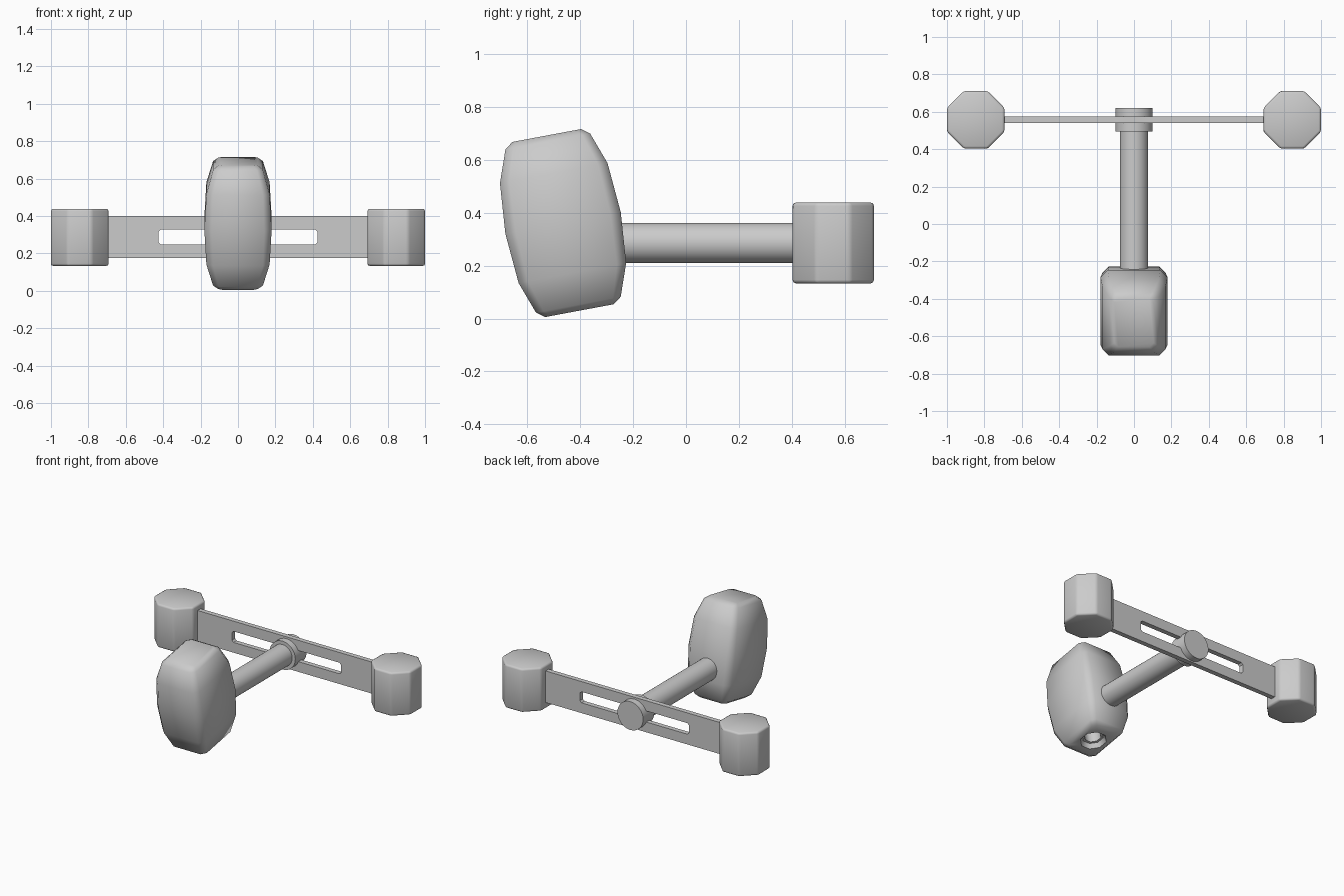
import bpy, bmesh, math
from mathutils import Matrix

if "Cube" in bpy.data.objects:
    bpy.data.objects.remove(bpy.data.objects["Cube"])

AXIS_Z = 0.286   # height of the handle and crossbar
BAR_Y = 0.557    # depth of the crossbar


def add_mesh(name, bm, angle=35):
    bmesh.ops.recalc_face_normals(bm, faces=bm.faces)
    me = bpy.data.meshes.new(name)
    bm.to_mesh(me)
    bm.free()
    ob = bpy.data.objects.new(name, me)
    bpy.context.collection.objects.link(ob)
    smooth(ob, angle)
    return ob


def smooth(ob, angle):
    bpy.ops.object.select_all(action='DESELECT')
    ob.select_set(True)
    bpy.context.view_layer.objects.active = ob
    bpy.ops.object.shade_smooth_by_angle(angle=math.radians(angle))


def chamfered_rect(w, d, c):
    return [(w, d - c), (w - c, d), (c - w, d), (-w, d - c),
            (-w, c - d), (c - w, -d), (w - c, -d), (w, c - d)]


def rod(name, y0, y1, radius, sides=32):
    bm = bmesh.new()
    bmesh.ops.create_cone(bm, cap_ends=True, segments=sides, radius1=radius,
                          radius2=radius, depth=y1 - y0,
                          matrix=Matrix.Rotation(math.pi / 2, 4, 'X'))
    ob = add_mesh(name, bm)
    ob.location = (0, (y0 + y1) / 2, AXIS_Z)
    return ob


# Tilted barrel-shaped head: rings of (height, half width, half depth, chamfer),
# starting inside the stepped socket in the underside
rings = [(-0.22, 0.05, 0.05, 0.029), (-0.305, 0.05, 0.05, 0.029),
         (-0.305, 0.065, 0.065, 0.038), (-0.337, 0.08, 0.08, 0.047),
         (-0.337, 0.105, 0.132, 0.022), (-0.314, 0.133, 0.163, 0.03),
         (-0.192, 0.169, 0.207, 0.036), (0, 0.18, 0.222, 0.04),
         (0.192, 0.169, 0.207, 0.036), (0.314, 0.133, 0.163, 0.03),
         (0.337, 0.105, 0.132, 0.022)]
bm = bmesh.new()
loops = [[bm.verts.new((x, y, z)) for x, y in chamfered_rect(w, d, c)]
         for z, w, d, c in rings]
for a, b in zip(loops, loops[1:]):
    for i in range(8):
        j = (i + 1) % 8
        bm.faces.new((a[i], a[j], b[j], b[i]))
bm.faces.new(loops[0])
bm.faces.new(loops[-1])
head = add_mesh("head", bm, 46)
head.location = (0, -0.465, 0.361)
head.rotation_euler = (math.radians(10.6), 0, 0)

# Handle and the collar that clamps the crossbar
rod("handle", -0.3, 0.56, 0.076)
rod("collar", 0.495, 0.62, 0.1)

# Flat crossbar with a long rounded slot
curve = bpy.data.curves.new("crossbar", 'CURVE')
curve.dimensions = '2D'
curve.fill_mode = 'BOTH'
curve.extrude = 0.017
for w, h, c in ((0.72, 0.111, 0.002), (0.425, 0.039, 0.012)):
    pts = chamfered_rect(w, h, c)
    sp = curve.splines.new('POLY')
    sp.points.add(len(pts) - 1)
    for p, (x, y) in zip(sp.points, pts):
        p.co = (x, y, 0, 1)
    sp.use_cyclic_u = True
bar = bpy.data.objects.new("crossbar", curve)
bpy.context.collection.objects.link(bar)
bar.location = (0, BAR_Y, 0.288)
bar.rotation_euler = (math.pi / 2, 0, 0)
bpy.ops.object.select_all(action='DESELECT')
bar.select_set(True)
bpy.context.view_layer.objects.active = bar
bpy.ops.object.convert(target='MESH')
smooth(bar, 30)

# Octagonal end weights with softened edges
for side, label in ((-1, "left"), (1, "right")):
    bm = bmesh.new()
    r = 0.154 / math.cos(math.pi / 8)
    bmesh.ops.create_cone(bm, cap_ends=True, segments=8, radius1=r, radius2=r,
                          depth=0.306,
                          matrix=Matrix.Rotation(math.pi / 8, 4, 'Z'))
    # keep the flats square to the axes
    if max(v.co.x for v in bm.verts) > 0.16:
        bm.transform(Matrix.Rotation(math.pi / 8, 4, 'Z'))
    bmesh.ops.bevel(bm, geom=bm.edges[:], offset=0.013, segments=2,
                    profile=0.5, affect='EDGES')
    weight = add_mesh(label + "_end_weight", bm, 50)
    weight.location = (side * 0.846, BAR_Y, 0.286)
